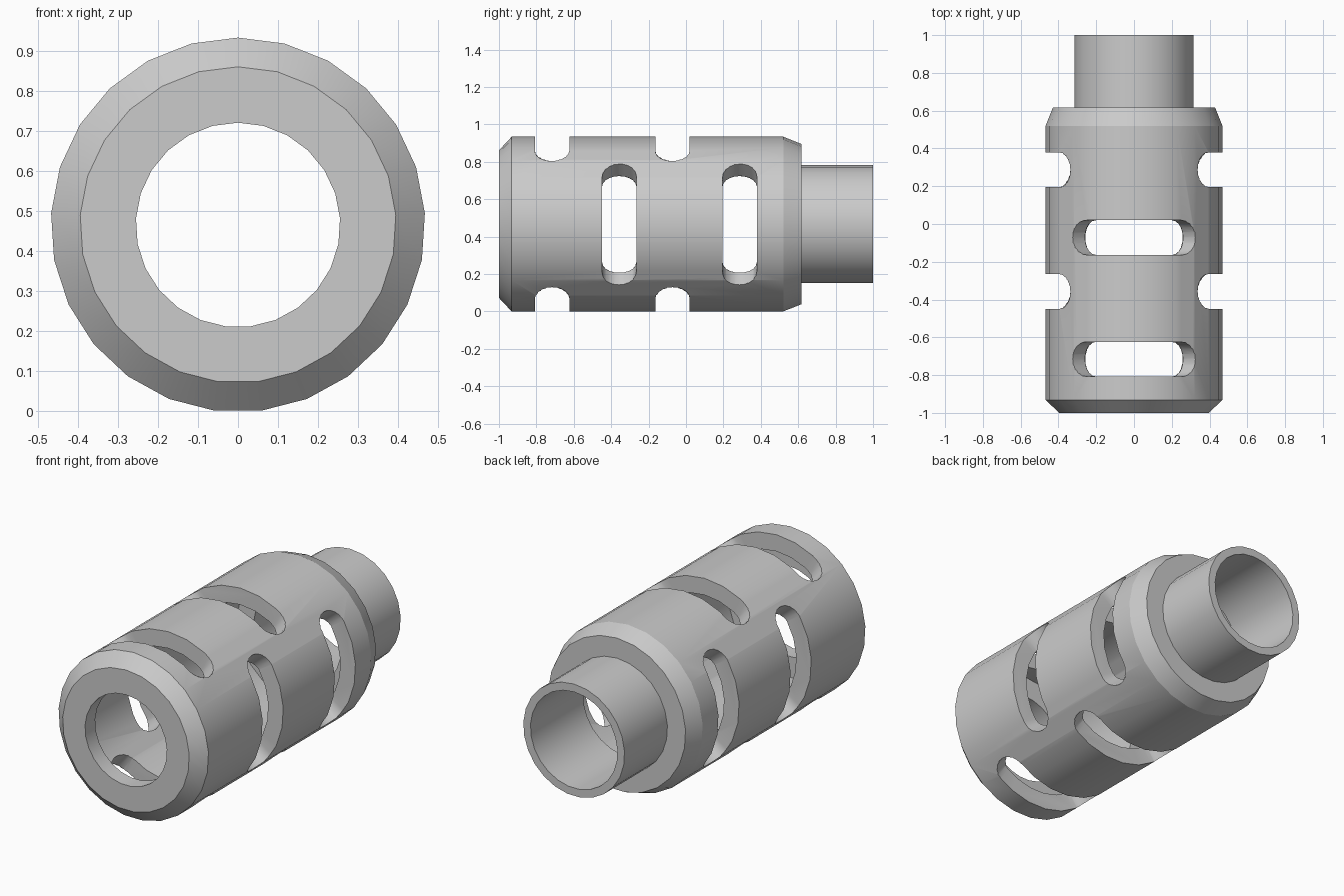
import bpy, bmesh, math

if "Cube" in bpy.data.objects:
    bpy.data.objects.remove(bpy.data.objects["Cube"])

SIDES = 25
R_OUT = 0.469
ZC = R_OUT * math.cos(math.pi / SIDES)   # axis height, a flat rests on z = 0


def new_object(name, bm):
    bmesh.ops.recalc_face_normals(bm, faces=bm.faces)
    me = bpy.data.meshes.new(name)
    bm.to_mesh(me)
    bm.free()
    ob = bpy.data.objects.new(name, me)
    bpy.context.collection.objects.link(ob)
    return ob


def bridge(bm, rings):
    n = len(rings[0])
    for a, b in zip(rings, rings[1:]):
        for i in range(n):
            j = (i + 1) % n
            bm.faces.new((a[i], a[j], b[j], b[i]))


def lathe(name, profile):
    """Revolve a closed (y, radius) outline round the y axis."""
    bm = bmesh.new()
    rings = []
    for y, r in profile:
        rings.append([bm.verts.new((r * math.sin(2 * math.pi * i / SIDES), y,
                                    ZC + r * math.cos(2 * math.pi * i / SIDES)))
                      for i in range(SIDES)])
    bridge(bm, rings + rings[:1])
    return new_object(name, bm)


def add_slot(bm, y0, turn, half_arc=0.359, cap=0.092, steps=10):
    """Radial stadium-shaped wedge that tapers towards the axis."""
    outline = []
    for side in (1, -1):
        for k in range(steps + 1):
            a = math.pi * k / steps
            s = side * (half_arc - cap + cap * math.sin(a))
            outline.append((y0 + side * cap * math.cos(a), s / R_OUT))
    rings = []
    for depth in (0.24, 0.6):
        ring = []
        for y, ang in outline:
            u, v = depth, depth * math.tan(ang)
            x = u * math.cos(turn) - v * math.sin(turn)
            z = u * math.sin(turn) + v * math.cos(turn)
            ring.append(bm.verts.new((x, y, ZC + z)))
        rings.append(ring)
    bridge(bm, rings)
    for ring in rings:
        bm.faces.new(ring)


# Hollow body: chamfered sleeve, end walls and rear tube
body = lathe("ported_sleeve", [
    (-1.0, 0.256), (-1.0, 0.396), (-0.932, R_OUT), (0.52, R_OUT),
    (0.617, 0.43), (0.617, 0.3165), (1.0, 0.3165), (1.0, 0.272),
    (0.53, 0.272), (0.53, 0.375), (-0.91, 0.375), (-0.91, 0.256)])

# Slot cutters: side pairs and top/bottom pairs, staggered along the length
bm = bmesh.new()
for ys, start in (((-0.357, 0.287), 0), ((-0.716, -0.072), math.pi / 2)):
    for y in ys:
        for k in (0, 1):
            add_slot(bm, y, start + k * math.pi)
cutter = new_object("slot_cutters", bm)
cutter.hide_render = True
cutter.hide_set(True)

cut = body.modifiers.new("slots", 'BOOLEAN')
cut.operation = 'DIFFERENCE'
cut.solver = 'EXACT'
cut.object = cutter

# Bake the cut so shading follows the final edges
deps = bpy.context.evaluated_depsgraph_get()
mesh = bpy.data.meshes.new_from_object(body.evaluated_get(deps))
body.modifiers.clear()
body.data = mesh
bpy.data.objects.remove(cutter)

bpy.context.view_layer.objects.active = body
body.select_set(True)
bpy.ops.object.shade_smooth_by_angle(angle=math.radians(20))
